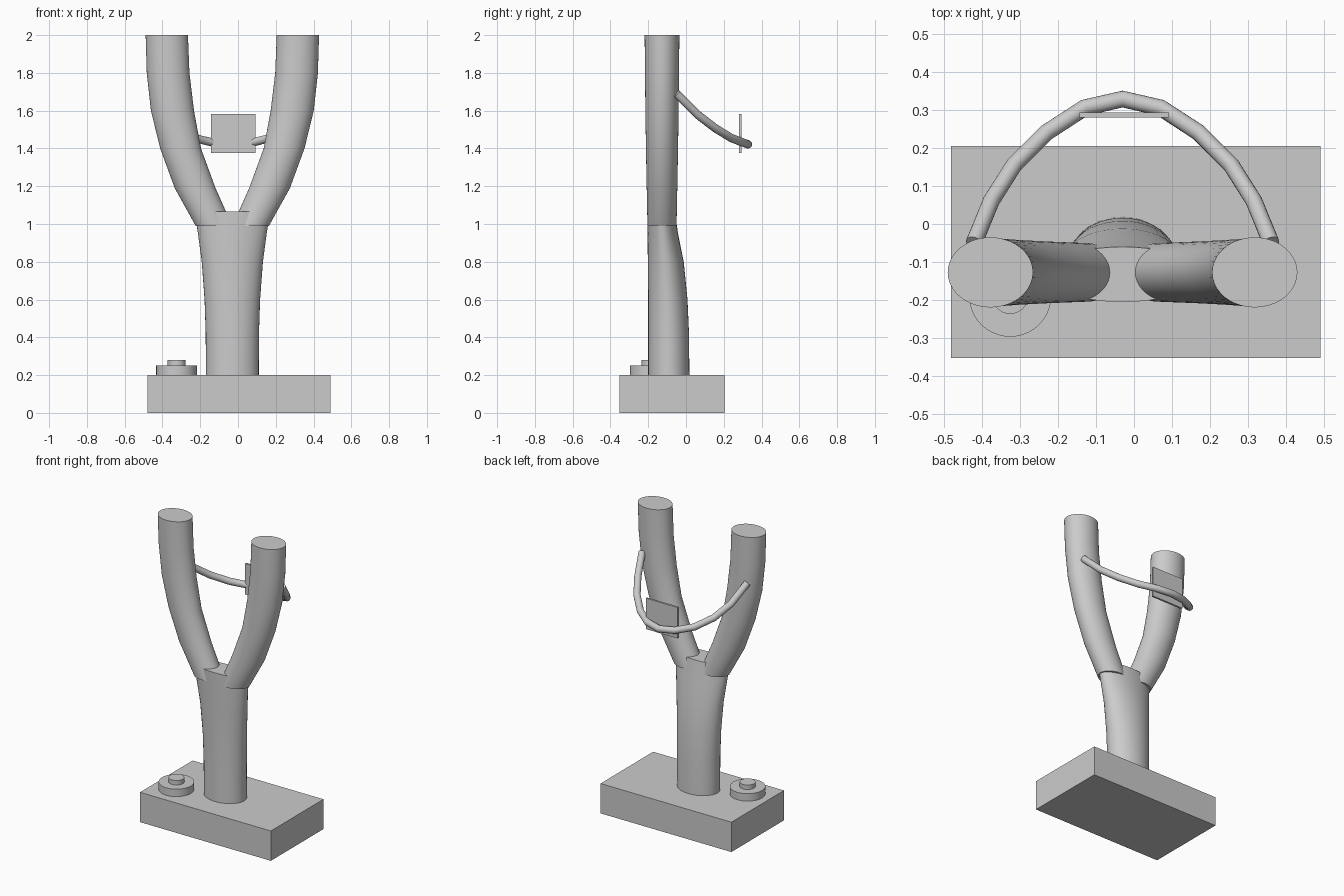
import bpy, bmesh, math
from mathutils import Vector

cube = bpy.data.objects.get("Cube")
if cube:
    bpy.data.objects.remove(cube, do_unlink=True)

MID = -0.03   # x of the fork's plane of symmetry

grey = bpy.data.materials.new("plain_grey")
grey.use_nodes = True
grey.diffuse_color = (0.6, 0.6, 0.6, 1)
grey.node_tree.nodes["Principled BSDF"].inputs["Base Color"].default_value = (0.6, 0.6, 0.6, 1)


def finish(name, bm, smooth=True):
    bmesh.ops.recalc_face_normals(bm, faces=bm.faces)
    mesh = bpy.data.meshes.new(name)
    bm.to_mesh(mesh)
    bm.free()
    obj = bpy.data.objects.new(name, mesh)
    bpy.context.collection.objects.link(obj)
    mesh.materials.append(grey)
    if smooth:
        bpy.ops.object.select_all(action='DESELECT')
        obj.select_set(True)
        bpy.context.view_layer.objects.active = obj
        bpy.ops.object.shade_smooth_by_angle(angle=math.radians(35))
    return obj


def skin(name, loops):
    """Closed tube through a list of point loops, capped at both ends."""
    bm = bmesh.new()
    rings = [[bm.verts.new(p) for p in loop] for loop in loops]
    for a, b in zip(rings, rings[1:]):
        for i in range(len(a)):
            j = (i + 1) % len(a)
            bm.faces.new((a[i], a[j], b[j], b[i]))
    bm.faces.new(rings[0])
    bm.faces.new(rings[-1])
    return finish(name, bm)


def ellipse(x, y, z, rx, ry, n=40):
    angles = [math.tau * i / n for i in range(n)]
    return [Vector((x + rx * math.cos(a), y + ry * math.sin(a), z)) for a in angles]


def box(name, low, high):
    bm = bmesh.new()
    bmesh.ops.create_cube(bm, size=1)
    for v in bm.verts:
        v.co = Vector([(l + h) / 2 + c * (h - l) for c, l, h in zip(v.co, low, high)])
    return finish(name, bm, False)


# Plinth with a round button on it
box("base", (-0.48, -0.352, 0), (0.49, 0.205, 0.2))
for name, r, z0, z1 in (("button_disc", 0.108, 0.2, 0.25), ("button_knob", 0.048, 0.25, 0.28)):
    skin(name, [ellipse(-0.325, -0.188, z, r, r) for z in (z0, z1)])

# Handle: z, half width, front y, back y
handle = [(0.2, 0.14, -0.2, 0.018), (0.42, 0.141, -0.2, 0.016), (0.6, 0.147, -0.2, 0.008),
          (0.8, 0.162, -0.202, -0.012), (0.95, 0.182, -0.204, -0.042), (1.065, 0.2, -0.205, -0.06)]
skin("handle", [ellipse(MID, (f + b) / 2, z, w, (b - f) / 2) for z, w, f, b in handle])

# Two fork arms: distance from middle, z, half width, half depth
arm = [(0.097, 0.99, 0.097, 0.077), (0.197, 1.19, 0.108, 0.081), (0.274, 1.4, 0.108, 0.085),
       (0.317, 1.6, 0.114, 0.088), (0.34, 1.8, 0.113, 0.09), (0.347, 2.0, 0.112, 0.092)]
for side, name in ((1, "left_arm"), (-1, "right_arm")):
    skin(name, [ellipse(MID + side * d, -0.127, z, w, h) for d, z, w, h in arm])

# Elastic band: half path mirrored about the middle
half = [(0.39, -0.05, 1.69), (0.345, 0.06, 1.58), (0.285, 0.155, 1.507),
        (0.2, 0.24, 1.455), (0.1, 0.305, 1.43), (0, 0.328, 1.422)]
path = [Vector((MID - x, y, z)) for x, y, z in half]
path += [Vector((MID + x, y, z)) for x, y, z in half[-2::-1]]
loops = []
for i, p in enumerate(path):
    tangent = (path[min(i + 1, len(path) - 1)] - path[max(i - 1, 0)]).normalized()
    side = tangent.cross(Vector((0, 0, 1))).normalized()
    up = side.cross(tangent)
    loops.append([p + side * c.x + up * c.y for c in ellipse(0, 0, 0, 0.022, 0.022, 20)])
skin("elastic_band", loops)

# Pouch plate
box("pouch", (-0.143, 0.28, 1.375), (0.092, 0.293, 1.582))
